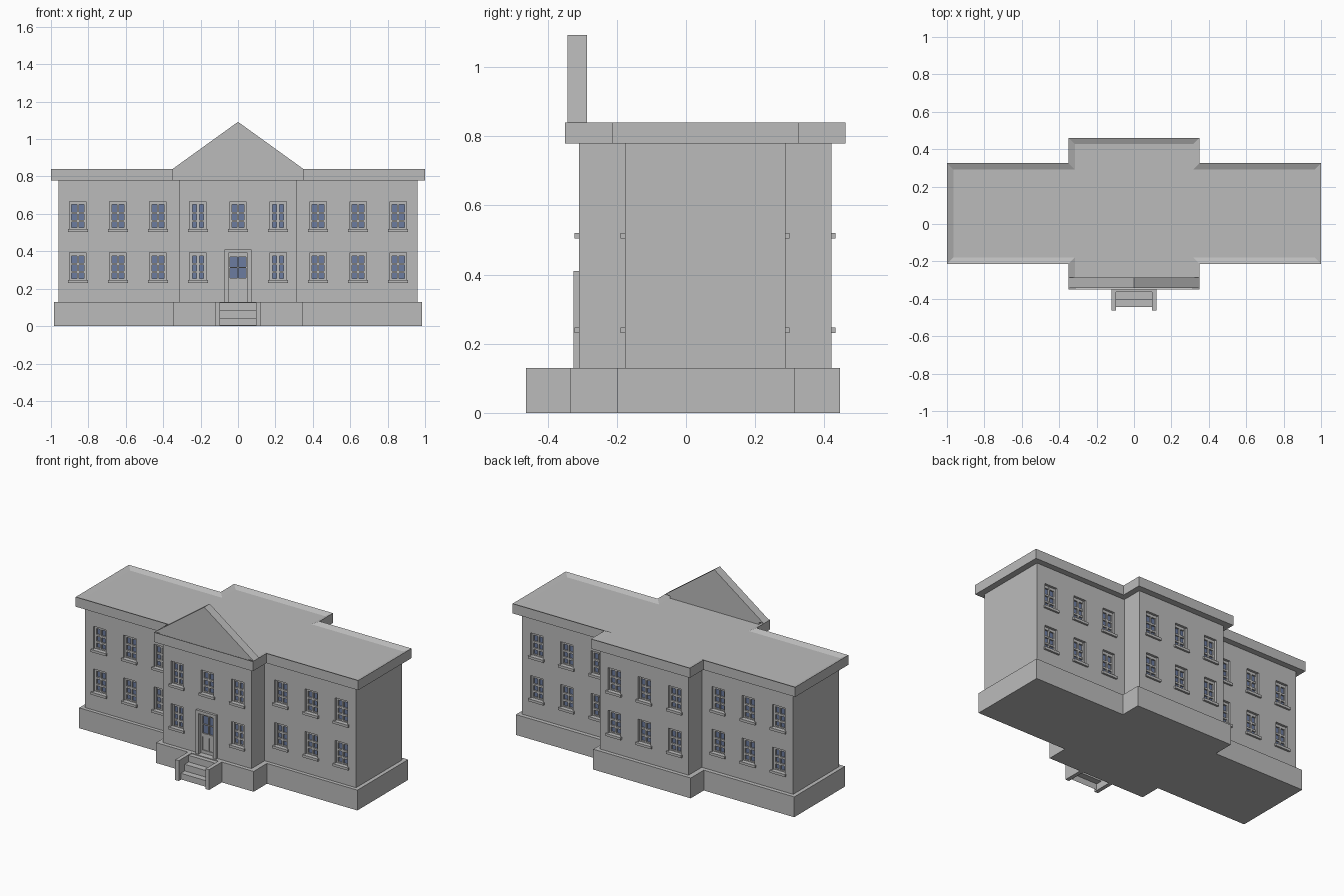
import bpy
import bmesh

cube = bpy.data.objects.get("Cube")
if cube:
    bpy.data.objects.remove(cube, do_unlink=True)


def material(name, color):
    m = bpy.data.materials.new(name)
    m.use_nodes = True
    m.diffuse_color = color
    m.node_tree.nodes["Principled BSDF"].inputs["Base Color"].default_value = color
    return m


STONE = material("grey stone", (0.5, 0.5, 0.5, 1))
GLASS = material("blue glass", (0.15, 0.2, 0.35, 1))


def finish(name, bm, mat, fix_normals=True):
    if fix_normals:
        bmesh.ops.recalc_face_normals(bm, faces=bm.faces)
    mesh = bpy.data.meshes.new(name)
    bm.to_mesh(mesh)
    bm.free()
    mesh.materials.append(mat)
    obj = bpy.data.objects.new(name, mesh)
    bpy.context.collection.objects.link(obj)
    return obj


def extrude(bm, points, offset):
    """Closed prism from a flat outline; returns the far cap."""
    near = [bm.verts.new(p) for p in points]
    far = [bm.verts.new([a + b for a, b in zip(p, offset)]) for p in points]
    n = len(points)
    bm.faces.new(near[::-1])
    for i in range(n):
        j = (i + 1) % n
        bm.faces.new((near[i], near[j], far[j], far[i]))
    return bm.faces.new(far)


def boxes(name, items, mat):
    bm = bmesh.new()
    for x0, x1, y0, y1, z0, z1 in items:
        extrude(bm, [(x0, y0, z0), (x1, y0, z0), (x1, y1, z0), (x0, y1, z0)],
                (0, 0, z1 - z0))
    return finish(name, bm, mat)


def cross_plan(wing_x, mid_x, wing_y, mid_y, z):
    """Outline of long wings with a deeper middle block."""
    half = [(mid_x, mid_y[0]), (mid_x, wing_y[0]), (wing_x, wing_y[0]),
            (wing_x, wing_y[1]), (mid_x, wing_y[1]), (mid_x, mid_y[1])]
    return [(x, y, z) for x, y in half] + [(-x, y, z) for x, y in reversed(half)]


WING_Y, MID_Y = (-0.177, 0.287), (-0.31, 0.42)

# Plinth
bm = bmesh.new()
extrude(bm, cross_plan(0.985, 0.345, (-0.2, 0.313), (-0.335, 0.445), 0), (0, 0, 0.13))
finish("plinth", bm, STONE)

# Walls
bm = bmesh.new()
extrude(bm, cross_plan(0.96, 0.313, WING_Y, MID_Y, 0.13), (0, 0, 0.65))
walls = finish("walls", bm, STONE)

# Cornice with a sunken flat roof
bm = bmesh.new()
top = extrude(bm, cross_plan(1.0, 0.35, (-0.213, 0.325), (-0.35, 0.461), 0.778),
              (0, 0, 0.062))
bmesh.ops.recalc_face_normals(bm, faces=bm.faces)
bmesh.ops.inset_individual(bm, faces=[top], thickness=0.034, use_even_offset=True)
bmesh.ops.translate(bm, verts=top.verts, vec=(0, 0, -0.015))
finish("cornice_and_roof", bm, STONE)

# Pediment, with a foot reaching down to the sunken roof
bm = bmesh.new()
outline = [(-0.315, 0.82), (0.315, 0.82), (0.315, 0.84), (0.35, 0.84),
           (0, 1.092), (-0.35, 0.84), (-0.315, 0.84)]
extrude(bm, [(x, -0.342, z) for x, z in outline], (0, 0.056, 0))
finish("pediment", bm, STONE)

# Windows and door collect boxes: wall cuts, frames, glass and sills
cuts, frames, panes, sills, door, surround = [], [], [], [], [], []


def place(target, wall, side, x0, x1, d0, d1, z0, z1):
    """Box at depth d0..d1 outward from a wall plane."""
    ya, yb = sorted((wall + side * d0, wall + side * d1))
    target.append((x0, x1, ya, yb, z0, z1))


def window(x, z, wall, side, pane_edge, bar):
    w, h = 0.044, 0.147
    place(cuts, wall, side, x - w, x + w, -0.03, 0.02, z, z + h)
    place(panes, wall, side, x - w, x + w, -0.03, -0.024, z, z + h)
    for a, b in ((-w, -pane_edge), (-bar, bar), (pane_edge, w)):
        place(frames, wall, side, x + a, x + b, -0.03, -0.014, z, z + h)
    for a, b in ((0, 0.008), (0.037, 0.049), (0.08, 0.092), (0.13, h)):
        place(frames, wall, side, x - w, x + w, -0.03, -0.015, z + a, z + b)
    place(sills, wall, side, x - 0.054, x + 0.054, -0.02, 0.012, z - 0.015, z + 0.001)


for side in (-1, 1):
    end = 0 if side < 0 else 1
    for column in range(-4, 5):
        middle = abs(column) < 2
        wall = (MID_Y if middle else WING_Y)[end]
        narrow = side < 0 and abs(column) == 1
        for z in (0.246, 0.519):
            if side < 0 and column == 0 and z < 0.4:
                continue
            window(column * 0.214, z, wall, side,
                   0.03 if narrow else 0.033, 0.008 if narrow else 0.005)

# Front door with glazed upper half and stone surround
front = MID_Y[0]
place(cuts, front, -1, -0.052, 0.052, -0.03, 0.02, 0.12, 0.39)
place(panes, front, -1, -0.045, 0.045, -0.03, -0.022, 0.25, 0.375)
for a, b in ((-0.052, -0.042), (-0.002, 0.002), (0.042, 0.052)):
    place(door, front, -1, a, b, -0.03, -0.012, 0.13, 0.39)
for a, b in ((0.13, 0.15), (0.235, 0.257), (0.312, 0.316), (0.37, 0.39)):
    place(door, front, -1, -0.052, 0.052, -0.03, -0.013, a, b)
place(door, front, -1, -0.052, 0.052, -0.03, -0.018, 0.13, 0.25)
for s in (-1, 1):
    place(surround, front, -1, min(s * 0.052, s * 0.072), max(s * 0.052, s * 0.072),
          -0.005, 0.015, 0.13, 0.41)
place(surround, front, -1, -0.052, 0.052, -0.005, 0.015, 0.39, 0.41)

boxes("window_glass", panes, GLASS)
boxes("window_frames", frames, STONE)
boxes("window_sills", sills, STONE)
boxes("front_door", door, STONE)
boxes("door_surround", surround, STONE)

# Cut the openings into the walls
cutter = boxes("opening_cutter", cuts, STONE)
cutter.hide_render = True
mod = walls.modifiers.new("openings", "BOOLEAN")
mod.operation, mod.solver, mod.object = "DIFFERENCE", "EXACT", cutter
graph = bpy.context.evaluated_depsgraph_get()
cut_mesh = bpy.data.meshes.new_from_object(walls.evaluated_get(graph))
walls.modifiers.clear()
walls.data = cut_mesh
bpy.data.objects.remove(cutter, do_unlink=True)

# Entrance steps, open underneath, between two cheek walls
boxes("step_cheeks", [(-0.12, -0.095, -0.463, -0.33, 0, 0.13),
                      (0.095, 0.12, -0.463, -0.33, 0, 0.13)], STONE)
bm = bmesh.new()
path = [(-0.443, 0.003)]
for i, y in enumerate((-0.443, -0.403, -0.363)):
    z = (i + 1) * 0.042
    path += [(y, z), (y + 0.04 if i < 2 else -0.335, z)]
rows = [[bm.verts.new((x, y, z)) for x in (-0.095, 0.095)] for y, z in path]
for low, high in zip(rows, rows[1:]):
    bm.faces.new((low[0], low[1], high[1], high[0]))
finish("entrance_steps", bm, STONE, fix_normals=False)
